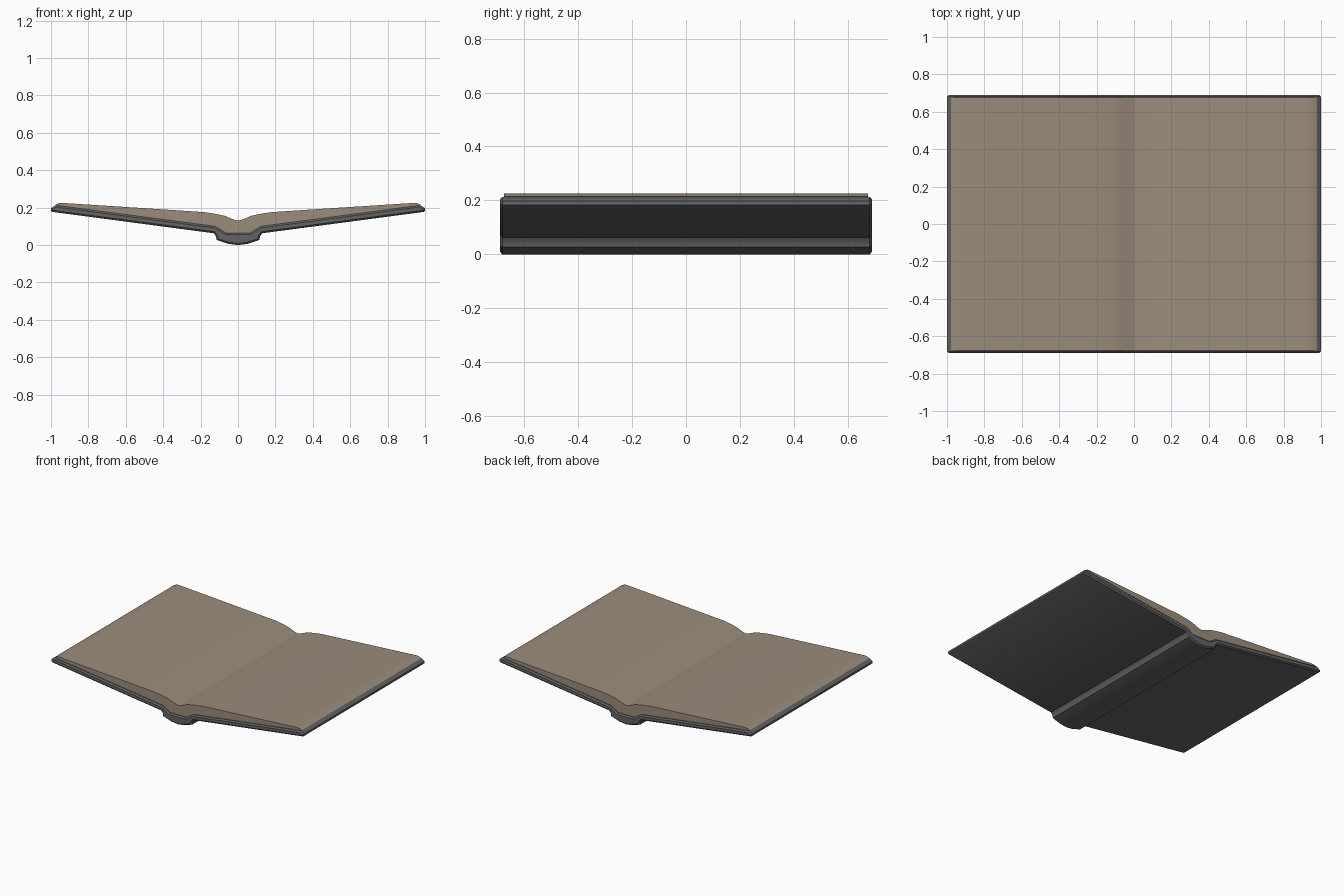
import bpy, bmesh, math

if "Cube" in bpy.data.objects:
    bpy.data.objects.remove(bpy.data.objects["Cube"])


def material(name, rgb):
    m = bpy.data.materials.new(name)
    m.diffuse_color = (*rgb, 1)
    m.use_nodes = True
    m.node_tree.nodes["Principled BSDF"].inputs["Base Color"].default_value = m.diffuse_color
    return m


cover_mat = material("charcoal_cover", (0.125, 0.125, 0.128))
page_mat = material("tan_paper", (0.33, 0.265, 0.2))


def slab(name, upper, lower, half_depth, mat, bevel):
    """Mirror right-half upper and lower lines across x=0 and extrude along y."""
    right = lower + upper[::-1]
    left = [(-x, z) for x, z in right[::-1] if x > 0]
    outline = right + left
    bm = bmesh.new()
    front = [bm.verts.new((x, -half_depth, z)) for x, z in outline]
    back = [bm.verts.new((x, half_depth, z)) for x, z in outline]
    bm.faces.new(front)
    bm.faces.new(back[::-1])
    n = len(outline)
    for i in range(n):
        j = (i + 1) % n
        bm.faces.new((front[i], back[i], back[j], front[j]))
    bmesh.ops.recalc_face_normals(bm, faces=bm.faces)
    # Round only the long rims at the front and back
    if bevel:
        rims = [e for e in bm.edges
                if abs(e.verts[0].co.y - e.verts[1].co.y) < 1e-6]
        bmesh.ops.bevel(bm, geom=rims, offset=bevel, segments=1,
                        affect='EDGES', clamp_overlap=True)
    bmesh.ops.triangulate(bm, faces=[f for f in bm.faces if len(f.verts) > 4])
    me = bpy.data.meshes.new(name)
    bm.to_mesh(me)
    bm.free()
    ob = bpy.data.objects.new(name, me)
    bpy.context.collection.objects.link(ob)
    me.materials.append(mat)
    bpy.context.view_layer.objects.active = ob
    ob.select_set(True)
    bpy.ops.object.shade_smooth_by_angle(angle=math.radians(32))
    ob.select_set(False)
    return ob


# Cover: two boards, hinge grooves and a rounded spine
slab("cover",
     upper=[(0, 0.065), (0.065, 0.065), (0.12, 0.1), (0.975, 0.213)],
     lower=[(0, 0.0), (0.05, 0.006), (0.115, 0.027), (0.117, 0.045),
            (0.13, 0.063), (0.992, 0.177), (1.0, 0.183), (1.0, 0.197)],
     half_depth=0.69, mat=cover_mat, bevel=0.009)

# Pages: two leaves curving down into the gutter
slab("pages",
     upper=[(0, 0.13), (0.03, 0.139), (0.07, 0.156), (0.12, 0.167),
            (0.18, 0.176), (0.3, 0.184), (0.92, 0.224), (0.955, 0.225)],
     lower=[(0, 0.06), (0.06, 0.06), (0.12, 0.096), (0.965, 0.208),
            (0.978, 0.215)],
     half_depth=0.675, mat=page_mat, bevel=0)
